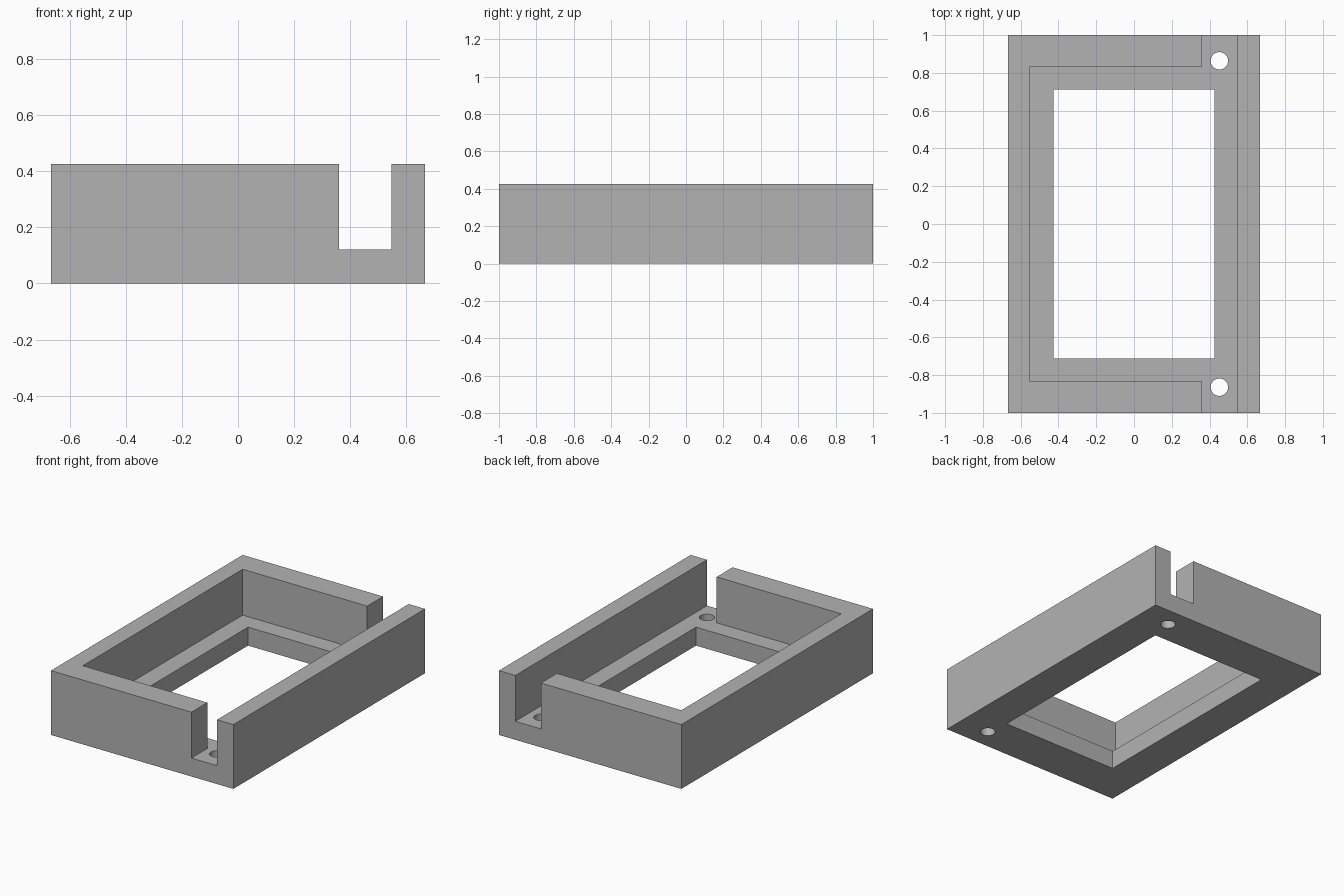
import bpy
import bmesh
import math

cube = bpy.data.objects.get("Cube")
if cube:
    bpy.data.objects.remove(cube, do_unlink=True)

HALF_X, HALF_Y, HEIGHT = 0.666, 1.0, 0.425
FLOOR = 0.122

grey = bpy.data.materials.new("plain grey")
grey.use_nodes = True
grey.diffuse_color = (0.45, 0.45, 0.45, 1)
grey.node_tree.nodes["Principled BSDF"].inputs["Base Color"].default_value = grey.diffuse_color


def prism(name, outline, bottom, top):
    """Extrude a flat outline upwards between two heights."""
    bm = bmesh.new()
    face = bm.faces.new([bm.verts.new((x, y, bottom)) for x, y in outline])
    moved = bmesh.ops.extrude_face_region(bm, geom=[face])["geom"]
    verts = [v for v in moved if isinstance(v, bmesh.types.BMVert)]
    bmesh.ops.translate(bm, verts=verts, vec=(0, 0, top - bottom))
    bmesh.ops.recalc_face_normals(bm, faces=bm.faces)
    mesh = bpy.data.meshes.new(name)
    bm.to_mesh(mesh)
    bm.free()
    mesh.materials.append(grey)
    obj = bpy.data.objects.new(name, mesh)
    bpy.context.collection.objects.link(obj)
    return obj


def rectangle(x, y):
    return [(-x, -y), (x, -y), (x, y), (-x, y)]


def circle(cx, cy, radius, sides=32):
    angles = [math.tau * i / sides for i in range(sides)]
    return [(cx + radius * math.cos(a), cy + radius * math.sin(a)) for a in angles]


# Solid block for the frame
frame = prism("open_frame", rectangle(HALF_X, HALF_Y), 0, HEIGHT)

# Recess above the floor, with a channel running out through both end walls
front_half = [(-0.55, -0.834), (0.36, -0.834), (0.36, -1.1), (0.547, -1.1)]
recess = front_half + [(x, -y) for x, y in reversed(front_half)]
cutters = [prism("recess_cutter", recess, FLOOR, 1)]

# Window through the floor and a screw hole in each channel end
cutters.append(prism("window_cutter", rectangle(0.426, 0.713), -0.2, 0.3))
for name, y in (("front", -0.864), ("back", 0.864)):
    cutters.append(prism(name + "_hole_cutter", circle(0.452, y, 0.046), -0.2, 0.3))

# Cut everything out of the block
bpy.ops.object.select_all(action="DESELECT")
frame.select_set(True)
bpy.context.view_layer.objects.active = frame
for cutter in cutters:
    cutter.hide_render = True
    cut = frame.modifiers.new(cutter.name, "BOOLEAN")
    cut.operation = "DIFFERENCE"
    cut.solver = "EXACT"
    cut.object = cutter
    bpy.ops.object.modifier_apply(modifier=cut.name)
    bpy.data.objects.remove(cutter, do_unlink=True)

bpy.ops.object.shade_smooth_by_angle(angle=math.radians(30))
